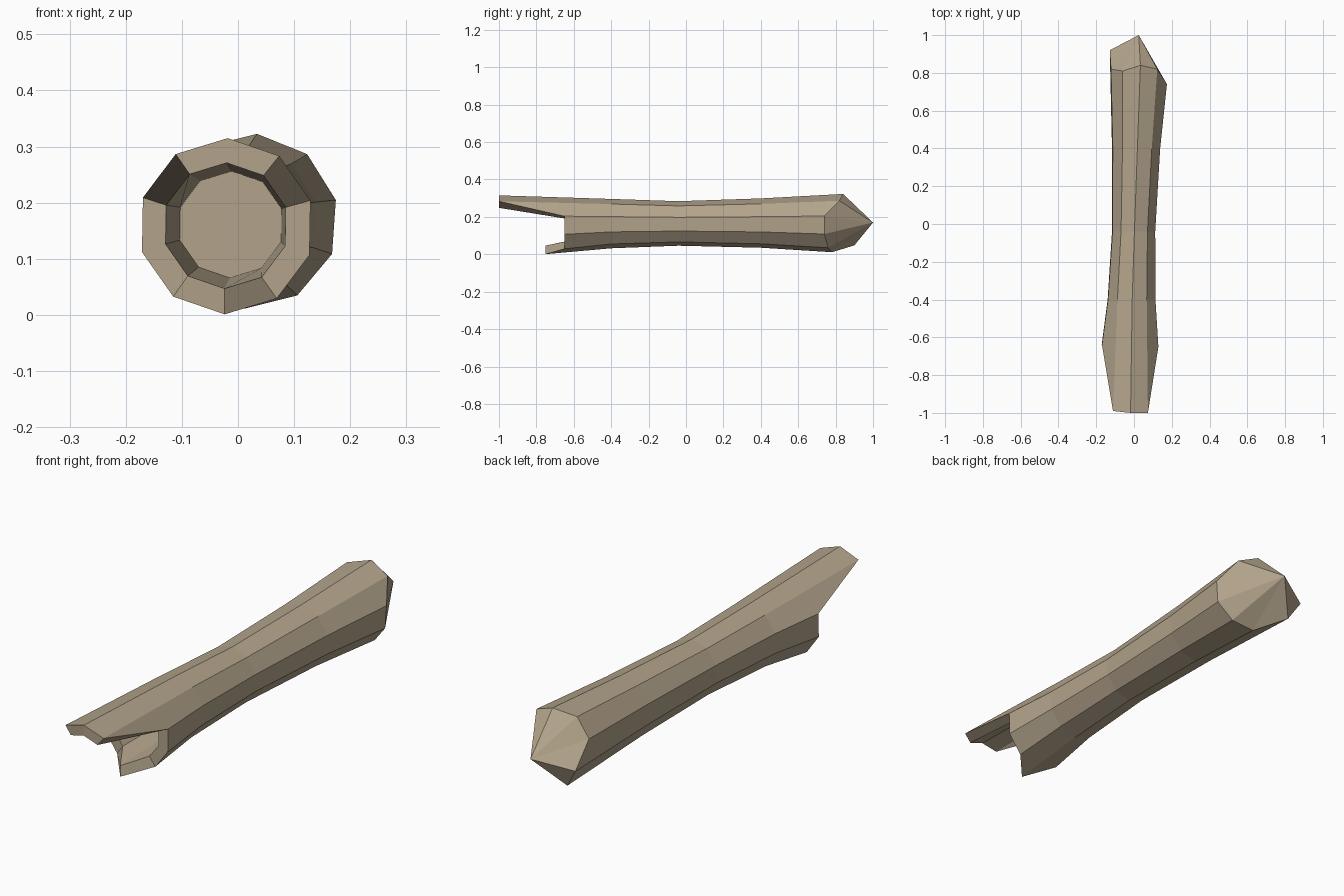
import bpy, bmesh, math

if "Cube" in bpy.data.objects:
    bpy.data.objects.remove(bpy.data.objects["Cube"])

SIDES = 10
wood = bpy.data.materials.new("weathered wood")
wood.diffuse_color = (0.45, 0.37, 0.26, 1)
wood.use_nodes = True
wood.node_tree.nodes["Principled BSDF"].inputs["Base Color"].default_value = wood.diffuse_color

# y of the broken edge, clockwise from the top vertex seen from the front
FRONT_Y = [-1, -1, -.65, -.65, -.65, -.75, -.64, -.64, -.64, -.99]
BACK_Y = [.84, .82, .74, .74, .76, .78, .90, .92, .82, .81]

bm = bmesh.new()


def ring(cx, cz, radius, ys, start):
    """Ten-sided ring; ys is one y or a y per vertex."""
    ys = ys if isinstance(ys, list) else [ys] * SIDES
    verts = []
    for i, y in enumerate(ys):
        a = math.radians(start - i * 360 / SIDES)
        verts.append(bm.verts.new((cx + radius * math.cos(a), y,
                                   cz + radius * math.sin(a))))
    return verts


def bridge(a, b):
    for i in range(SIDES):
        j = (i + 1) % SIDES
        bm.faces.new((a[i], a[j], b[j], b[i]))


# Bore end, front rim, then bark from the front to the back
rings = [
    ring(-.013, .161, .095, -.40, 89),
    ring(-.022, .159, .112, FRONT_Y, 89),
    ring(-.021, .158, .157, FRONT_Y, 89),
    ring(-.013, .164, .132, -.40, 88.5),
    ring(-.002, .165, .119, -.04, 88),
    ring(.011, .167, .132, .40, 87),
    ring(.023, .167, .156, BACK_Y, 86),
]
for a, b in zip(rings, rings[1:]):
    bridge(a, b)
bm.faces.new(rings[0])

# Pointed broken back end
tip = bm.verts.new((.025, 1, .17))
last = rings[-1]
for i in range(SIDES):
    bm.faces.new((last[i], last[(i + 1) % SIDES], tip))

bmesh.ops.recalc_face_normals(bm, faces=bm.faces[:])
mesh = bpy.data.meshes.new("hollow_log")
bm.to_mesh(mesh)
bm.free()
mesh.materials.append(wood)
bpy.context.collection.objects.link(bpy.data.objects.new("hollow_log", mesh))
